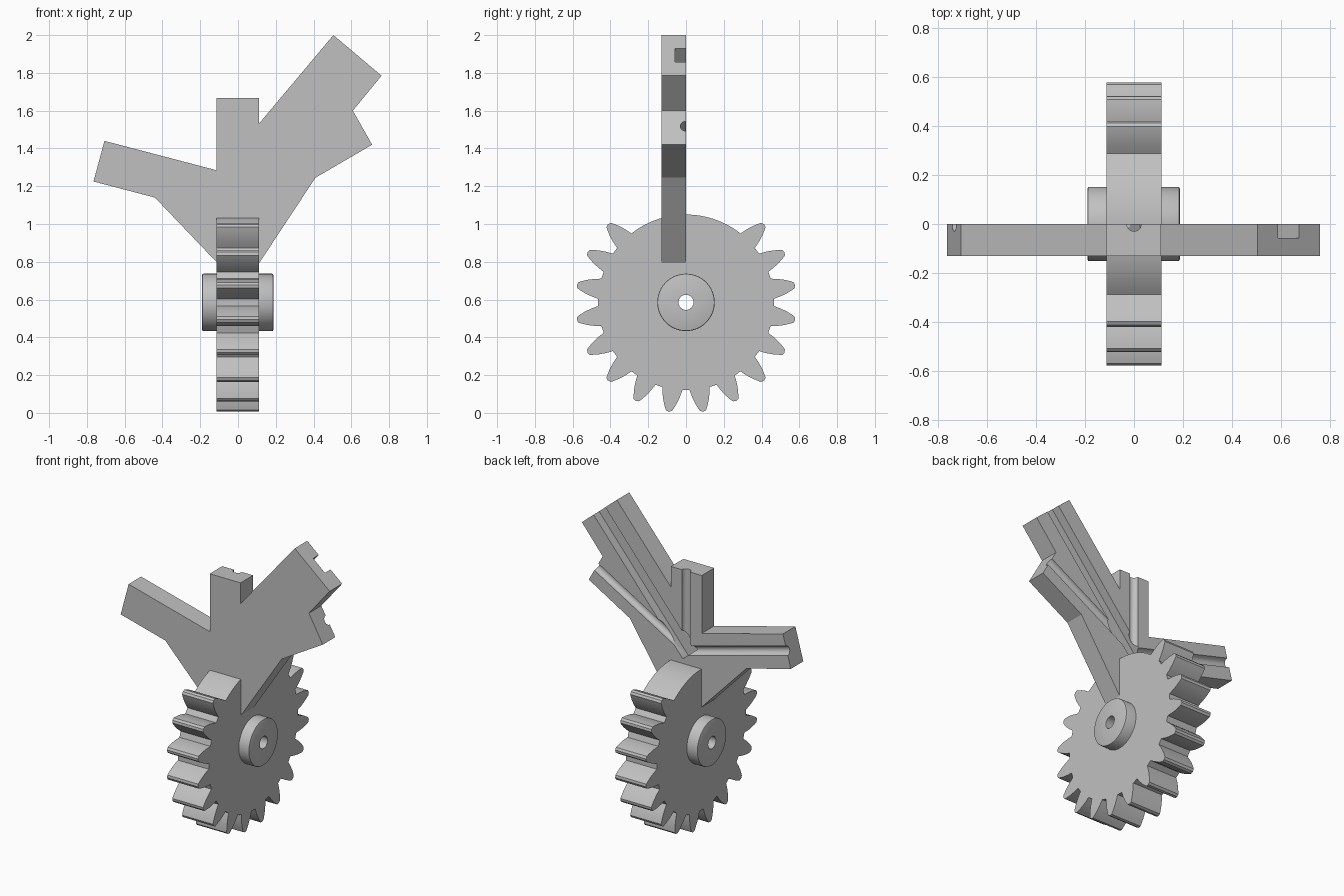
import bpy, bmesh
from math import sin, cos, pi, radians
from mathutils import Vector

cube = bpy.data.objects.get("Cube")
if cube:
    bpy.data.objects.remove(cube)

grey = bpy.data.materials.new("plain_grey")
grey.use_nodes = True
grey.diffuse_color = (0.53, 0.53, 0.53, 1)
grey.node_tree.nodes["Principled BSDF"].inputs["Base Color"].default_value = grey.diffuse_color

AXLE_Z = 0.585
ROOT, TIP, TEETH = 0.465, 0.585, 20
JOINT = Vector((0, 0, 1.14))


def finish(name, bm):
    bmesh.ops.recalc_face_normals(bm, faces=bm.faces)
    mesh = bpy.data.meshes.new(name)
    bm.to_mesh(mesh)
    bm.free()
    mesh.materials.append(grey)
    ob = bpy.data.objects.new(name, mesh)
    bpy.context.collection.objects.link(ob)
    return ob


def prism(name, outline, shift):
    """Extrude a closed outline of 3D points along shift."""
    bm = bmesh.new()
    face = bm.faces.new([bm.verts.new(p) for p in outline])
    new = bmesh.ops.extrude_face_region(bm, geom=[face])["geom"]
    bmesh.ops.translate(bm, vec=shift, verts=[v for v in new if isinstance(v, bmesh.types.BMVert)])
    return finish(name, bm)


def rod(name, start, end, radius, segments=32):
    """Closed cylinder between two points."""
    start, end = Vector(start), Vector(end)
    bm = bmesh.new()
    bmesh.ops.create_cone(bm, cap_ends=True, segments=segments, radius1=radius,
                          radius2=radius, depth=(end - start).length)
    axis = (end - start).to_track_quat('Z', 'Y')
    bmesh.ops.rotate(bm, cent=(0, 0, 0), matrix=axis.to_matrix(), verts=bm.verts)
    bmesh.ops.translate(bm, vec=(start + end) / 2, verts=bm.verts)
    return finish(name, bm)


def activate(ob):
    bpy.ops.object.select_all(action='DESELECT')
    ob.select_set(True)
    bpy.context.view_layer.objects.active = ob


def cut(ob, cutter):
    activate(ob)
    mod = ob.modifiers.new("cut", 'BOOLEAN')
    mod.operation, mod.solver, mod.object = 'DIFFERENCE', 'EXACT', cutter
    bpy.ops.object.modifier_apply(modifier=mod.name)
    bpy.data.objects.remove(cutter)


def smooth(ob):
    activate(ob)
    bpy.ops.object.shade_smooth_by_angle(angle=radians(25))


# Gear: teeth all round except a plain arc of four pitches at the top
flank = [(ROOT, 0.108), (0.5, 0.094), (0.535, 0.073), (0.562, 0.05), (0.58, 0.032)]
outline = []
for k in range(TEETH):
    mid = (k + 0.5) * 2 * pi / TEETH
    if 8 <= k <= 11:
        steps = [(ROOT, mid + (i - 3.5) * pi / TEETH / 4) for i in range(8)]
    else:
        half = [(r, w / 2 / r) for r, w in flank]
        steps = [(r, mid - a) for r, a in half] + [(TIP, mid)]
        steps += [(r, mid + a) for r, a in reversed(half)]
    outline += [(-0.113, r * sin(a), AXLE_Z - r * cos(a)) for r, a in steps]
gear = prism("gear", outline, (0.225, 0, 0))

# Hub with softened rims
hub = rod("hub", (-0.19, 0, AXLE_Z), (0.187, 0, AXLE_Z), 0.152, 64)
activate(hub)
bevel = hub.modifiers.new("rim", 'BEVEL')
bevel.width, bevel.segments, bevel.angle_limit = 0.007, 2, radians(40)
bpy.ops.object.modifier_apply(modifier=bevel.name)

# Axle hole through both
for part in (gear, hub):
    cut(part, rod("axle_cutter", (-0.4, 0, AXLE_Z), (0.4, 0, AXLE_Z), 0.04))
    smooth(part)

# Branching plate
branches = [(-0.765, 1.225), (-0.707, 1.44), (-0.115, 1.285), (-0.115, 1.667), (0.11, 1.667),
            (0.11, 1.53), (0.505, 2.0), (0.76, 1.785), (0.608, 1.6), (0.71, 1.42),
            (0.41, 1.245), (0.11, 0.79), (-0.115, 0.80), (-0.44, 1.14)]
plate = prism("branching_plate", [(x, -0.13, z) for x, z in branches], (0, 0.13, 0))

# Square channel along the widest branch
along = Vector((cos(radians(50)), 0, sin(radians(50))))
side = Vector((-along.z, 0, along.x)) * 0.056
near, far = JOINT - along * 0.03, JOINT + along * 1.2
corners = [p + Vector((0, -0.058, 0)) for p in (near + side, far + side, far - side, near - side)]
cut(plate, prism("channel_cutter", corners, (0, 0.2, 0)))

# Half-round grooves along the other branches
for angle in (30, 90, 165):
    way = Vector((cos(radians(angle)), 0, sin(radians(angle))))
    cut(plate, rod("groove_cutter", JOINT, JOINT + way, 0.03, 24))
smooth(plate)
